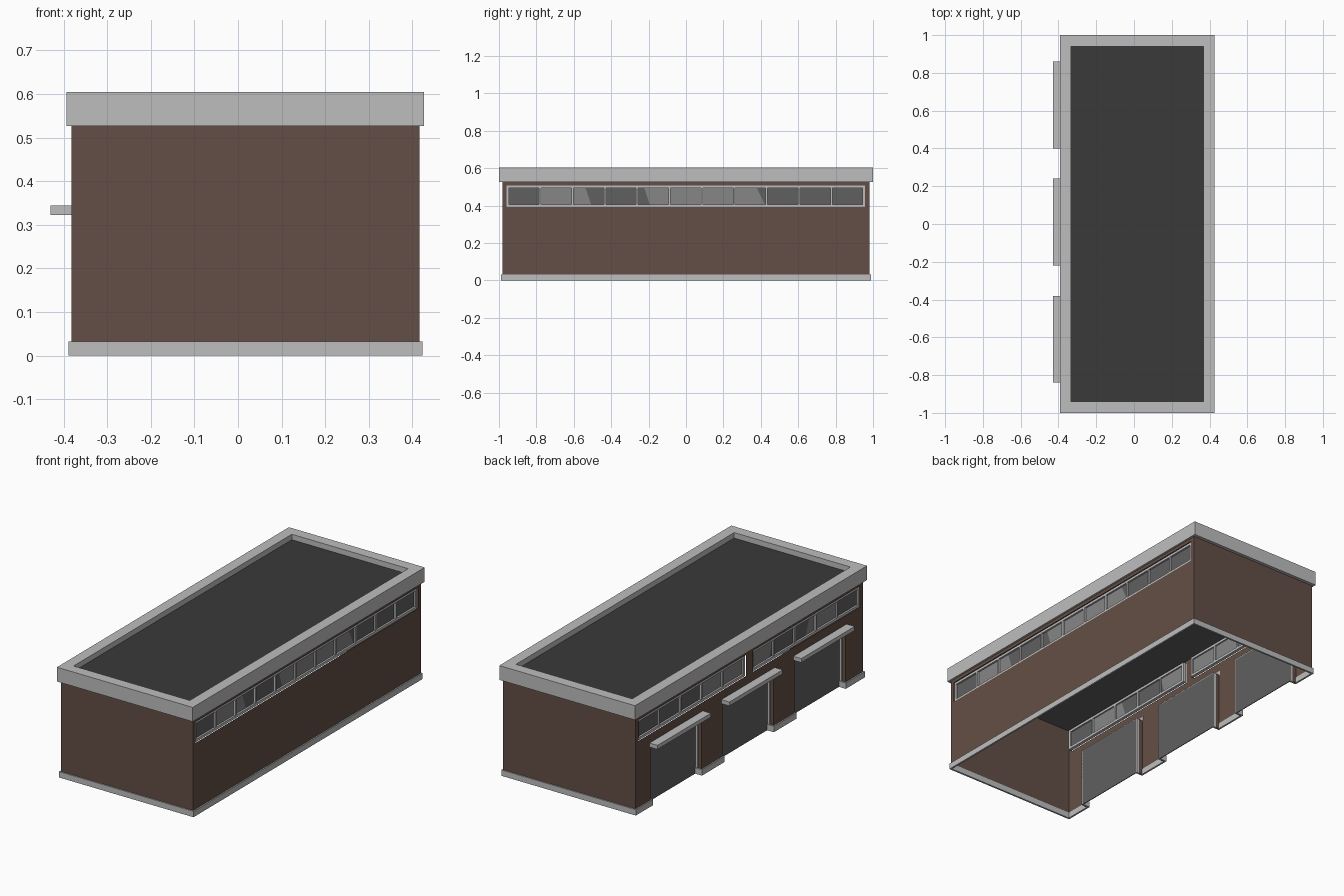
import bpy, bmesh

if "Cube" in bpy.data.objects:
    bpy.data.objects.remove(bpy.data.objects["Cube"])


def srgb(r, g, b):
    return tuple((c / 255 / 12.92) if c < 11 else ((c / 255 + 0.055) / 1.055) ** 2.4 for c in (r, g, b)) + (1.0,)


def material(name, *rgb):
    m = bpy.data.materials.new(name)
    m.diffuse_color = srgb(*rgb)
    m.use_nodes = True
    m.node_tree.nodes["Principled BSDF"].inputs["Base Color"].default_value = m.diffuse_color
    return m


BROWN = material("brown wall", 99, 79, 70)
TRIM = material("light grey trim", 190, 190, 190)
ROOF = material("dark roof", 58, 58, 58)
GREY = material("mid grey panel", 96, 96, 96)
SHINE = material("glass reflection", 134, 134, 134)


def finish(name, bm, *mats):
    me = bpy.data.meshes.new(name)
    bm.to_mesh(me)
    bm.free()
    ob = bpy.data.objects.new(name, me)
    for m in mats:
        me.materials.append(m)
    bpy.context.collection.objects.link(ob)
    return ob


def boxes(name, mat, specs):
    """One object from (x0, x1, y0, y1, z0, z1) boxes."""
    bm = bmesh.new()
    for x0, x1, y0, y1, z0, z1 in specs:
        vs = bmesh.ops.create_cube(bm, size=1)["verts"]
        for v in vs:
            v.co.x = x0 if v.co.x < 0 else x1
            v.co.y = y0 if v.co.y < 0 else y1
            v.co.z = z0 if v.co.z < 0 else z1
    return finish(name, bm, mat)


def ring(x0, x1, y0, y1, z0, z1, t):
    return [(x0, x0 + t, y0, y1, z0, z1), (x1 - t, x1, y0, y1, z0, z1),
            (x0 + t, x1 - t, y0, y0 + t, z0, z1), (x0 + t, x1 - t, y1 - t, y1, z0, z1)]


def side_quad(bm, x, pts, out):
    f = bm.faces.new([bm.verts.new((x, y, z)) for y, z in pts])
    f.normal_update()
    if f.normal.x * out < 0:
        f.normal_flip()
    return f


XL, XR, Y, ZT = -0.382, 0.416, 0.982, 0.53
WZ0, WZ1 = 0.393, 0.508
DOOR_TOP, DOOR_X = 0.323, -0.348
DOORS = [(-0.83, -0.39), (-0.21, 0.23), (0.41, 0.85)]


# Long walls: thin sheets with rectangular holes
def side_wall(name, x, out, holes):
    ys = sorted({-Y, Y} | {h[i] for h in holes for i in (0, 1)})
    zs = sorted({0, ZT} | {h[i] for h in holes for i in (2, 3)})
    bm = bmesh.new()
    for a, b in zip(ys, ys[1:]):
        for c, d in zip(zs, zs[1:]):
            my, mz = (a + b) / 2, (c + d) / 2
            if not any(h[0] < my < h[1] and h[2] < mz < h[3] for h in holes):
                side_quad(bm, x, [(a, c), (b, c), (b, d), (a, d)], out)
    bmesh.ops.remove_doubles(bm, verts=bm.verts, dist=1e-5)
    finish(name, bm, BROWN)


right_windows = [(-0.96, 0.957)]
left_windows = [(-0.957, -0.03), (0.03, 0.957)]
side_wall("right_wall", XR, 1, [(a, b, WZ0, WZ1) for a, b in right_windows])
side_wall("left_wall", XL, -1, [(a, b, WZ0, WZ1) for a, b in left_windows]
          + [(a, b, 0, DOOR_TOP) for a, b in DOORS])

# End walls
for name, s in (("front_wall", -1), ("back_wall", 1)):
    bm = bmesh.new()
    pts = [(XL, 0), (XR, 0), (XR, ZT), (XL, ZT)]
    bm.faces.new([bm.verts.new((x, s * Y, z)) for x, z in (pts if s < 0 else pts[::-1])])
    finish(name, bm, BROWN)


# Window strips: frame, mullions, glass with slanted reflections
def window(name, x, out, y0, y1, panes):
    f = 0.014
    xa, xb = sorted((x - out * 0.004, x - out * 0.022))
    parts = [(xa, xb, y0, y1, WZ0, WZ0 + f), (xa, xb, y0, y1, WZ1 - f, WZ1),
             (xa, xb, y0, y0 + f, WZ0 + f, WZ1 - f), (xa, xb, y1 - f, y1, WZ0 + f, WZ1 - f)]
    for i in range(1, panes):
        m = y0 + f / 2 + (y1 - y0 - f) * i / panes
        parts.append((xa, xb, m - 0.005, m + 0.005, WZ0 + f, WZ1 - f))
    boxes(name + "_frame", TRIM, parts)
    # boundaries as (y at bottom, y at top), alternating dark and light
    cuts = [(-0.78, -0.78), (-0.505, -0.54), (-0.192, -0.225), (0.425, 0.375)]
    edges = [(-2, -2)] + cuts + [(2, 2)]
    bm = bmesh.new()
    lo, hi = WZ0 + 0.005, WZ1 - 0.005

    def clamp(v):
        return min(max(v, y0 + 0.004), y1 - 0.004)
    for i, (p, q) in enumerate(zip(edges, edges[1:])):
        a, b, c, d = clamp(p[0]), clamp(q[0]), clamp(q[1]), clamp(p[1])
        if b - a > 1e-4 and c - d > 1e-4:
            side_quad(bm, x - out * 0.014, [(a, lo), (b, lo), (c, hi), (d, hi)], out).material_index = i % 2
    finish(name + "_glass", bm, GREY, SHINE)


for a, b in right_windows:
    window("right_window", XR, 1, a, b, 11)
for i, (a, b) in enumerate(left_windows):
    window("left_window_%d" % i, XL, -1, a, b, 5)

# Doors, jambs, slim door frames and canopies
t = 0.003
for i, (a, b) in enumerate(DOORS):
    boxes("door_%d" % i, GREY, [(DOOR_X, DOOR_X + 0.004, a, b, 0, DOOR_TOP)])
    boxes("door_jamb_%d" % i, BROWN, [(XL, DOOR_X - 0.012, a - t, a, 0, DOOR_TOP),
                                      (XL, DOOR_X - 0.012, b, b + t, 0, DOOR_TOP),
                                      (XL, DOOR_X - 0.012, a, b, DOOR_TOP, DOOR_TOP + t)])
    boxes("door_frame_%d" % i, TRIM, [(DOOR_X - 0.012, DOOR_X + 0.004, a - t, a + t, 0, DOOR_TOP),
                                      (DOOR_X - 0.012, DOOR_X + 0.004, b - t, b + t, 0, DOOR_TOP),
                                      (DOOR_X - 0.012, DOOR_X + 0.004, a, b, DOOR_TOP - t, DOOR_TOP + t)])
    boxes("canopy_%d" % i, TRIM, [(-0.43, XL + 0.001, a - 0.01, b + 0.01, 0.323, 0.345)])

# Base plinth, broken at the doors and returning into each jamb
BX0, BX1, BY, BH = -0.389, 0.423, 0.988, 0.032
base = ring(BX0, BX1, -BY, BY, 0, BH, 0.01)[1:]
edges = [-BY] + [v for d in DOORS for v in d] + [BY]
for a, b in zip(edges[::2], edges[1::2]):
    base.append((BX0, BX0 + 0.01, a, b, 0, BH))
for a, b in DOORS:
    base += [(BX0, DOOR_X, a, a + 0.008, 0, BH), (BX0, DOOR_X, b - 0.008, b, 0, BH)]
boxes("base_plinth", TRIM, base)

# Roof parapet, roof deck and ceiling
boxes("roof_parapet", TRIM, ring(-0.393, 0.427, -1, 1, 0.527, 0.605, 0.059))
boxes("roof_deck", ROOF, [(-0.335, 0.369, -0.942, 0.942, 0.55, 0.575)])
boxes("ceiling", GREY, [(XL + 0.001, XR - 0.001, -Y + 0.001, Y - 0.001, 0.522, 0.529)])
